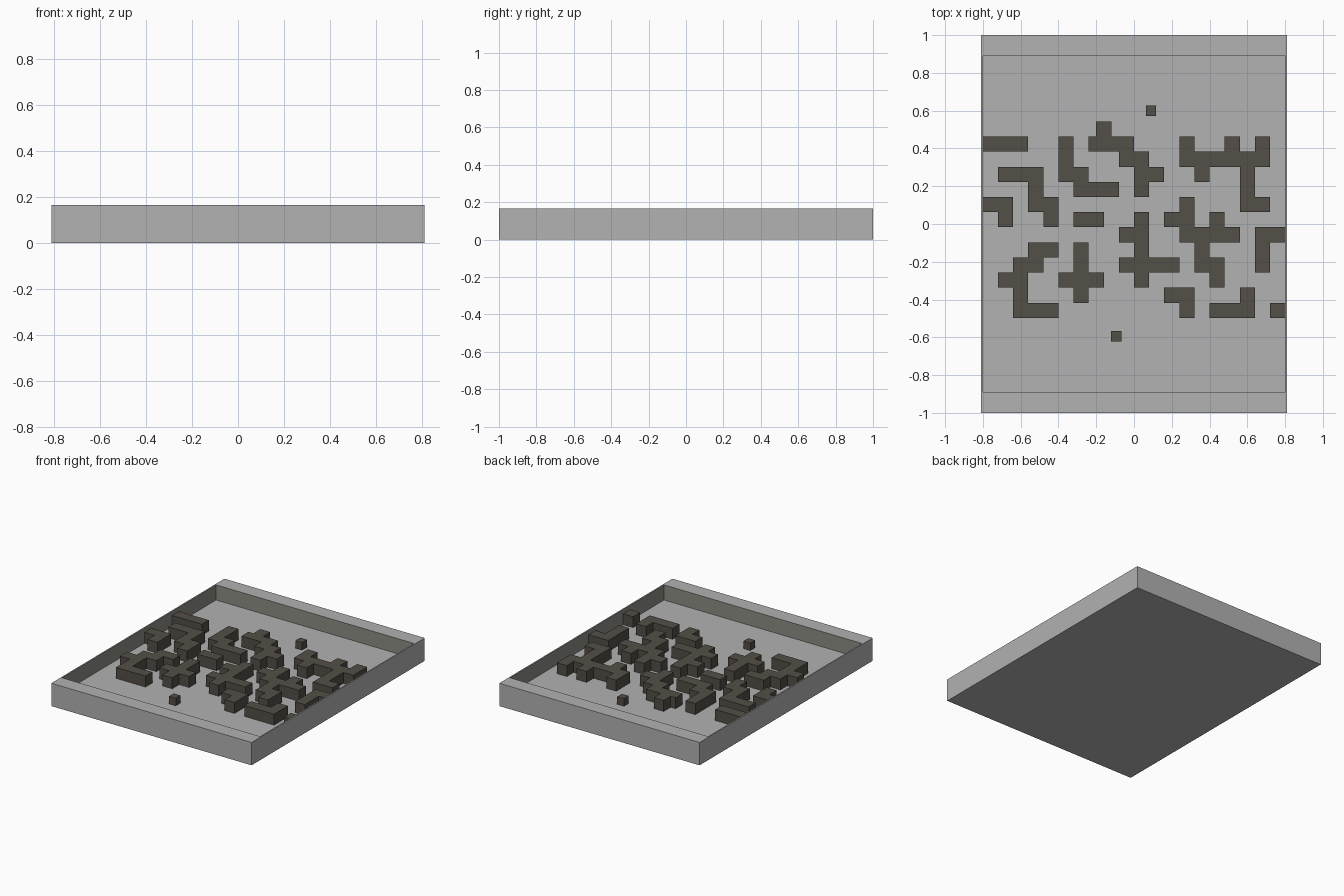
import bpy, bmesh

if "Cube" in bpy.data.objects:
    bpy.data.objects.remove(bpy.data.objects["Cube"])

CELL = 0.08
HX, HY, H = 0.81, 1.0, 0.167      # outer half sizes and height
IX, IY, FLOOR = 0.80, 0.889, 0.056  # inner half sizes and floor level


def material(name, rgb):
    m = bpy.data.materials.new(name)
    lin = [(c / 255 / 12.92) if c < 11 else ((c / 255 + 0.055) / 1.055) ** 2.4 for c in rgb]
    m.diffuse_color = (*lin, 1)
    m.use_nodes = True
    m.node_tree.nodes["Principled BSDF"].inputs["Base Color"].default_value = m.diffuse_color
    return m


def finish(bm, name, *mats):
    me = bpy.data.meshes.new(name)
    bm.to_mesh(me)
    bm.free()
    for m in mats:
        me.materials.append(m)
    ob = bpy.data.objects.new(name, me)
    bpy.context.collection.objects.link(ob)
    return ob


grey = material("light grey", (178, 178, 178))
olive = material("inner wall grey", (138, 140, 131))
dark = material("dark brown grey", (83, 78, 71))

# Open tray: rings from outer bottom, over the rim, down to the floor
bm = bmesh.new()
rings = []
for hx, hy, z in ((HX, HY, 0), (HX, HY, H), (IX, IY, H), (IX, IY, FLOOR)):
    rings.append([bm.verts.new((sx * hx, sy * hy, z))
                  for sx, sy in ((-1, -1), (1, -1), (1, 1), (-1, 1))])
bm.faces.new(rings[0][::-1])
for k in range(3):
    for i in range(4):
        j = (i + 1) % 4
        f = bm.faces.new((rings[k][i], rings[k][j], rings[k + 1][j], rings[k + 1][i]))
        f.material_index = 1 if k == 2 else 0
bm.faces.new(rings[3])
finish(bm, "tray", grey, olive)

# Wall blocks: map of filled cells, top row is furthest back
LAYOUT = (
    "###..#.###...#..#.#.",
    ".....#...##..######.",
    ".###.##...##..#..#..",
    "...#..###.#......#..",
    "##.##........#...##.",
    ".#..#.##..#.##.#....",
    ".........##..####.##",
    "...##.#...#...#...#.",
    "..##..#..####.##..#.",
    ".##..###..#....#....",
    "..#...#.....##...#..",
    "..###........#.###.#",
)
bm = bmesh.new()
for r, row in enumerate(LAYOUT):
    for c, ch in enumerate(row):
        if ch == "#":
            x, y = -0.8 + c * CELL, 0.463 - r * CELL
            bm.faces.new([bm.verts.new(p) for p in (
                (x, y - CELL, FLOOR), (x + CELL, y - CELL, FLOOR),
                (x + CELL, y, FLOOR), (x, y, FLOOR))])
bmesh.ops.remove_doubles(bm, verts=bm.verts, dist=0.001)
up = bmesh.ops.extrude_face_region(bm, geom=bm.faces[:])
bmesh.ops.translate(bm, vec=(0, 0, CELL),
                    verts=[v for v in up["geom"] if isinstance(v, bmesh.types.BMVert)])
bmesh.ops.dissolve_limit(bm, angle_limit=0.02, verts=bm.verts, edges=bm.edges)
bmesh.ops.recalc_face_normals(bm, faces=bm.faces)
finish(bm, "wall_blocks", dark)


# Single cubes: one offset by half a cell, and two small loose ones
def cube(name, x, y, s):
    bm = bmesh.new()
    bmesh.ops.create_cube(bm, size=s)
    finish(bm, name, dark).location = (x, y, FLOOR + s / 2)


cube("offset_block", -0.16, 0.503, CELL)
cube("back_small_cube", 0.09, 0.60, 0.055)
cube("front_small_cube", -0.095, -0.595, 0.055)
